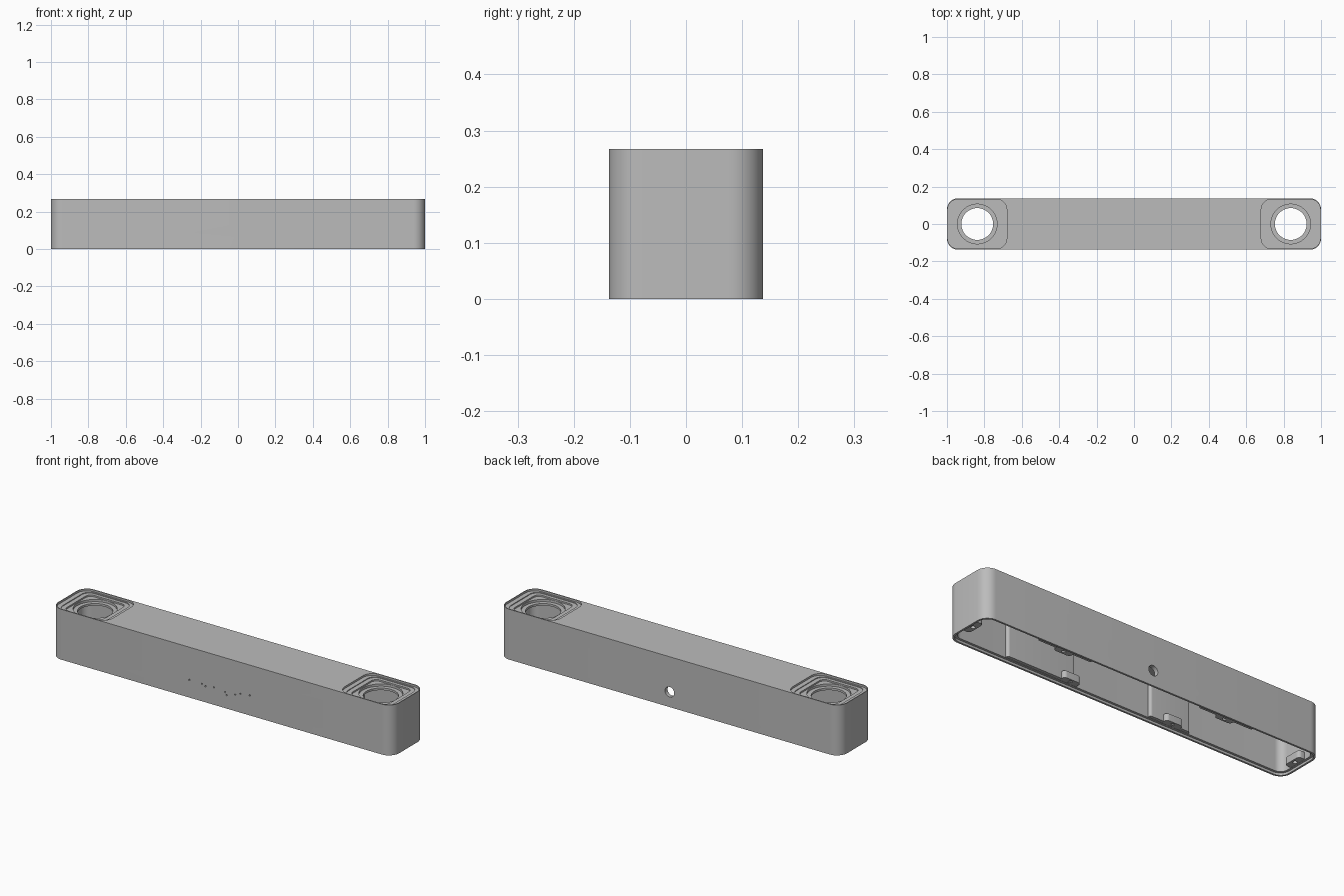
import bpy, bmesh, math
from mathutils import Matrix

cube = bpy.data.objects.get("Cube")
if cube:
    bpy.data.objects.remove(cube, do_unlink=True)

grey = bpy.data.materials.new("satin grey")
grey.use_nodes = True
COLOR = (0.50, 0.50, 0.50, 1)
grey.diffuse_color = COLOR
bsdf = next(n for n in grey.node_tree.nodes if n.type == 'BSDF_PRINCIPLED')
bsdf.inputs["Base Color"].default_value = COLOR

HALF_Y, TOP = 0.1375, 0.267
CEILING = 0.222
DRIVER_X = 0.838


def make_object(name, bm):
    bmesh.ops.recalc_face_normals(bm, faces=bm.faces)
    mesh = bpy.data.meshes.new(name)
    bm.to_mesh(mesh)
    bm.free()
    mesh.materials.append(grey)
    ob = bpy.data.objects.new(name, mesh)
    bpy.context.collection.objects.link(ob)
    return ob


def rounded_block(name, cx, cy, hx, hy, r, z0, z1, seg=10):
    """Vertical prism with a rounded rectangle outline."""
    bm = bmesh.new()
    ring = []
    for k, (sx, sy) in enumerate([(1, 1), (-1, 1), (-1, -1), (1, -1)]):
        for i in range(seg + 1):
            a = math.pi / 2 * (k + i / seg)
            ring.append(bm.verts.new((cx + sx * (hx - r) + r * math.cos(a),
                                      cy + sy * (hy - r) + r * math.sin(a), z0)))
    face = bm.faces.new(ring)
    top = bmesh.ops.extrude_face_region(bm, geom=[face])["geom"]
    for v in top:
        if isinstance(v, bmesh.types.BMVert):
            v.co.z = z1
    return make_object(name, bm)


def cylinder(name, loc, r, depth, axis='Z', seg=48):
    bm = bmesh.new()
    rot = Matrix.Rotation(math.pi / 2, 4, 'X') if axis == 'Y' else Matrix()
    bmesh.ops.create_cone(bm, cap_ends=True, segments=seg, radius1=r, radius2=r,
                          depth=depth, matrix=Matrix.Translation(loc) @ rot)
    return make_object(name, bm)


def cut(target, cutter):
    cutter.hide_render = True
    mod = target.modifiers.new("cut", 'BOOLEAN')
    mod.operation, mod.solver, mod.object = 'DIFFERENCE', 'EXACT', cutter
    bpy.context.view_layer.objects.active = target
    bpy.ops.object.modifier_apply(modifier=mod.name)
    bpy.data.objects.remove(cutter, do_unlink=True)


def smooth(ob):
    bpy.ops.object.select_all(action='DESELECT')
    ob.select_set(True)
    bpy.context.view_layer.objects.active = ob
    bpy.ops.object.shade_smooth_by_angle(angle=math.radians(30))


# Hollow housing, open underneath, with a stepped rim for the base plate
housing = rounded_block("housing", 0, 0, 1, HALF_Y, 0.06, 0, TOP)
cut(housing, rounded_block("cavity", 0, 0, 0.978, HALF_Y - 0.022, 0.04, -0.05, CEILING))
cut(housing, rounded_block("rim_step", 0, 0, 0.99, HALF_Y - 0.01, 0.05, -0.06, 0.012))

# Stepped square recess, counterbore and round opening at each end
for s in (-1, 1):
    x = s * DRIVER_X
    cut(housing, rounded_block("recess_outer", x, 0, 0.158, 0.132, 0.055, TOP - 0.010, 0.30))
    cut(housing, rounded_block("recess_middle", x, 0, 0.134, 0.124, 0.045, TOP - 0.014, 0.31))
    cut(housing, rounded_block("recess_inner", x, 0, 0.110, 0.107, 0.03, TOP - 0.022, 0.32))
    cut(housing, cylinder("counterbore", (x, 0, 0.283), 0.106, 0.10, seg=64))
    cut(housing, cylinder("opening", (x, 0, 0.25), 0.085, 0.20, seg=64))

# Cable hole in the back and a scatter of pinholes in the front
cut(housing, cylinder("cable_hole", (0, HALF_Y, 0.08), 0.027, 0.10, 'Y', 32))
for x, z in [(-0.19, 0.093), (-0.115, 0.092), (-0.095, 0.085), (-0.045, 0.092),
             (0.02, 0.085), (0.03, 0.072), (0.08, 0.088), (0.11, 0.10), (0.165, 0.106)]:
    cut(housing, cylinder("pinhole", (x, -HALF_Y, z), 0.004, 0.014, 'Y', 10))
smooth(housing)

# Thickened pads along the inner long walls: centre x, half length, side
for i, (x, h, side) in enumerate([(0.47, 0.20, -1), (-0.30, 0.12, -1),
                                  (0.50, 0.16, 1), (-0.46, 0.16, 1)]):
    pad = rounded_block(f"wall_pad_{i + 1}", x, side * 0.113, h, 0.014, 0.0135,
                        0.014, CEILING + 0.005)
    smooth(pad)

# Fixing tabs around the rim, each with a blind screw hole
tabs = [(0.50, 1), (-0.46, 1), (0.30, -1), (-0.31, -1)]
for i, (x, side) in enumerate(tabs):
    tab = rounded_block(f"fixing_tab_{i + 1}", x, side * 0.102, 0.05, 0.024, 0.018, 0.013, 0.05)
    cut(tab, cylinder("screw_hole", (x, side * 0.098, 0.0), 0.011, 0.07, seg=20))
    smooth(tab)
for s, name in ((1, "left"), (-1, "right")):
    tab = rounded_block(f"end_tab_{name}", s * 0.965, 0, 0.024, 0.05, 0.018, 0.013, 0.05)
    cut(tab, cylinder("screw_hole", (s * 0.961, 0, 0.0), 0.011, 0.07, seg=20))
    smooth(tab)
